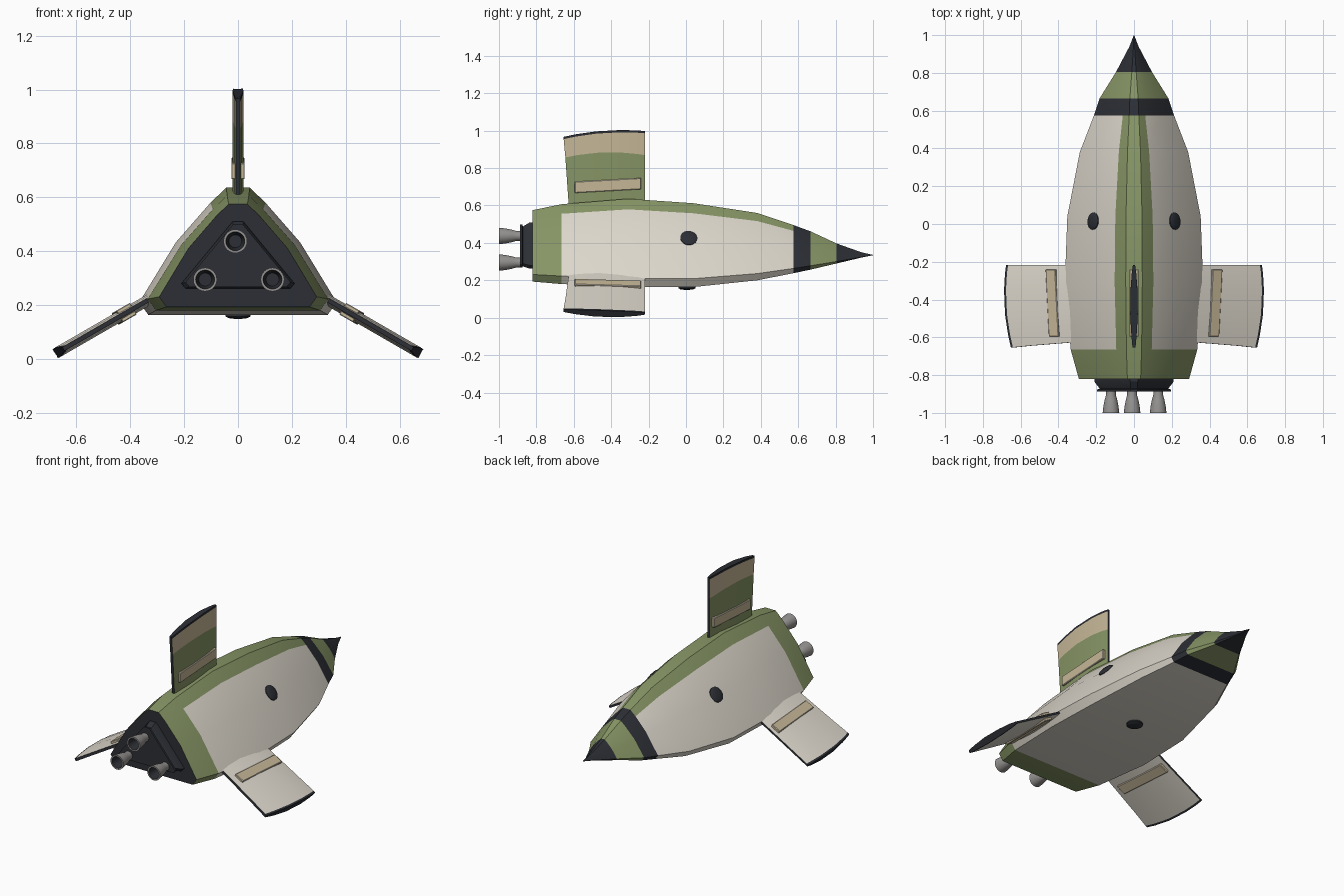
import bpy, bmesh, math
from mathutils import Vector, Matrix

if "Cube" in bpy.data.objects:
    bpy.data.objects.remove(bpy.data.objects["Cube"])


def material(name, rgb):
    m = bpy.data.materials.new(name)
    m.diffuse_color = (*rgb, 1)
    m.use_nodes = True
    m.node_tree.nodes["Principled BSDF"].inputs["Base Color"].default_value = m.diffuse_color
    return m


MATS = [material("white", (0.72, 0.68, 0.60)), material("green", (0.24, 0.30, 0.13)),
        material("dark", (0.025, 0.028, 0.035)), material("tan", (0.56, 0.47, 0.31)),
        material("metal", (0.30, 0.29, 0.28))]
WHITE, GREEN, DARK, TAN, METAL = range(5)


def finish(name, bm, angle=30, matrix=None):
    bmesh.ops.recalc_face_normals(bm, faces=bm.faces)
    if matrix:
        bm.transform(matrix)
    me = bpy.data.meshes.new(name)
    bm.to_mesh(me)
    bm.free()
    for m in MATS:
        me.materials.append(m)
    ob = bpy.data.objects.new(name, me)
    bpy.context.collection.objects.link(ob)
    bpy.ops.object.select_all(action='DESELECT')
    ob.select_set(True)
    bpy.context.view_layer.objects.active = ob
    bpy.ops.object.shade_smooth_by_angle(angle=math.radians(angle))
    return ob


def loft(bm, rings, mat_of, cap_start=None, cap_end=None):
    """Join closed rings of points; mat_of(ring, side) gives the material."""
    vs = [[bm.verts.new(p) for p in r] for r in rings]
    n = len(vs[0])
    for i in range(len(vs) - 1):
        for j in range(n):
            k = (j + 1) % n
            f = bm.faces.new((vs[i][j], vs[i][k], vs[i + 1][k], vs[i + 1][j]))
            f.material_index = mat_of(i, j)
    for ring, m in ((vs[0], cap_start), (vs[-1], cap_end)):
        if m is not None:
            bm.faces.new(ring).material_index = m


# Hull: rounded-triangle sections (y, top z, bottom z, half width)
stations = [(-0.82, .575, .193, .292), (-0.665, .607, .18, .335), (-0.31, .636, .164, .366),
            (0.04, .612, .164, .353), (0.38, .560, .20, .287), (0.575, .495, .238, .212),
            (0.665, .462, .257, .182), (0.805, .397, .29, .095), (0.94, .349, .322, .024),
            (1.0, .336, .334, .001)]


def section(y, t, b, w):
    h = t - b
    right = [(.12 * w, t), (.28 * w, t - .12 * h), (.63 * w, b + .57 * h),
             (w, b + .1 * h), (.91 * w, b)]
    return [(x, y, z) for x, z in right] + [(-x, y, z) for x, z in reversed(right)]


def hull_mat(i, j):
    if i == 0 or i == 6:
        return GREEN
    if i == 5 or i >= 7:
        return DARK
    return GREEN if j in (0, 8, 9) else WHITE


bm = bmesh.new()
loft(bm, [section(*s) for s in stations], hull_mat, DARK, DARK)
finish("hull", bm)


# Engine mount: tapered triangular block on the tail
def triangle(y, s):
    pts = [(.02, .51), (.21, .28), (.195, .262)]
    pts = pts + [(-x, z) for x, z in reversed(pts)]
    return [(x * s, y, .35 + (z - .35) * s) for x, z in pts]


bm = bmesh.new()
loft(bm, [triangle(-.815, 1), triangle(-.835, 1), triangle(-.872, .86),
          triangle(-.876, .93), triangle(-.888, .93)], lambda i, j: DARK, DARK, DARK)
finish("engine_mount", bm)

# Nozzles: hollow lathed bells
bell = [(.026, -.88), (.026, -.905), (.033, -.93), (.040, -.965), (.044, -1.0),
        (.035, -1.0), (.030, -.96), (.024, -.93)]
for n, (cx, cz) in enumerate([(-.01, .437), (-.122, .295), (.128, .295)]):
    bm = bmesh.new()
    rings = [[(cx + r * math.cos(a * math.tau / 24), y, cz + r * math.sin(a * math.tau / 24))
              for a in range(24)] for r, y in bell]
    loft(bm, rings, lambda i, j: METAL if i < 5 else DARK, METAL, DARK)
    finish(f"nozzle_{n + 1}", bm, 40)

# Fins: lens-shaped chord, local z is outward, y along the ship
CHORD = [(0, .008), (.15, .014), (.4, .02), (.7, .018), (.9, .012), (1, .006)]


def fin_ring(front, rear, u_rear, u_mid, u_front):
    def u_at(s):
        return (u_rear * (1 - s) * (1 - 2 * s) + 4 * u_mid * s * (1 - s)
                + u_front * s * (2 * s - 1))
    side = [(t, rear + (front - rear) * s, u_at(s)) for s, t in CHORD]
    return side + [(-x, y, z) for x, y, z in reversed(side)]


def make_fin(name, matrix, base, outer):
    n = len(CHORD)
    colours = (base, outer, DARK)
    rings = [fin_ring(-.218, -.625, -.04, -.04, -.04),
             fin_ring(-.218, -.645, .245, .272, .257),
             fin_ring(-.218, -.654, .343, .376, .374),
             fin_ring(-.218, -.655, .355, .388, .386)]
    bm = bmesh.new()
    loft(bm, rings, lambda i, j: DARK if j in (n - 1, 2 * n - 1) else colours[i], DARK, DARK)
    finish(name, bm, 30, matrix)
    # Raised strip through the fin
    strip = [(-.595, .055), (-.24, .075), (-.24, .135), (-.595, .115)]
    bm = bmesh.new()
    loft(bm, [[(x, y, u) for y, u in strip] for x in (-.025, .025)],
         lambda i, j: TAN, TAN, TAN)
    bmesh.ops.bevel(bm, geom=bm.edges[:], offset=.003, segments=1, affect='EDGES')
    finish(name + "_strip", bm, 30, matrix)


make_fin("top_fin", Matrix.Translation((0, 0, .612)), GREEN, TAN)
for side, label in ((1, "right"), (-1, "left")):
    m = Matrix.Translation((.34 * side, 0, .215)) @ Matrix.Rotation(side * math.radians(120), 4, 'Y')
    make_fin(label + "_fin", m, WHITE, WHITE)


# Portholes: low domed discs on both flanks and the belly
def porthole(name, pos, normal):
    bm = bmesh.new()
    rings = [[(r * math.cos(a * math.tau / 24), r * math.sin(a * math.tau / 24), z)
              for a in range(24)] for r, z in ((.046, -.02), (.046, .006), (.036, .012), (.014, .015))]
    loft(bm, rings, lambda i, j: DARK, DARK, DARK)
    rot = Vector(normal).to_track_quat('Z', 'Y').to_matrix().to_4x4()
    finish(name, bm, 35, Matrix.Translation(pos) @ rot)


porthole("right_porthole", (.214, .015, .424), (.8, .08, .6))
porthole("left_porthole", (-.214, .015, .424), (-.8, .08, .6))
porthole("belly_porthole", (0, .005, .164), (0, 0, -1))
